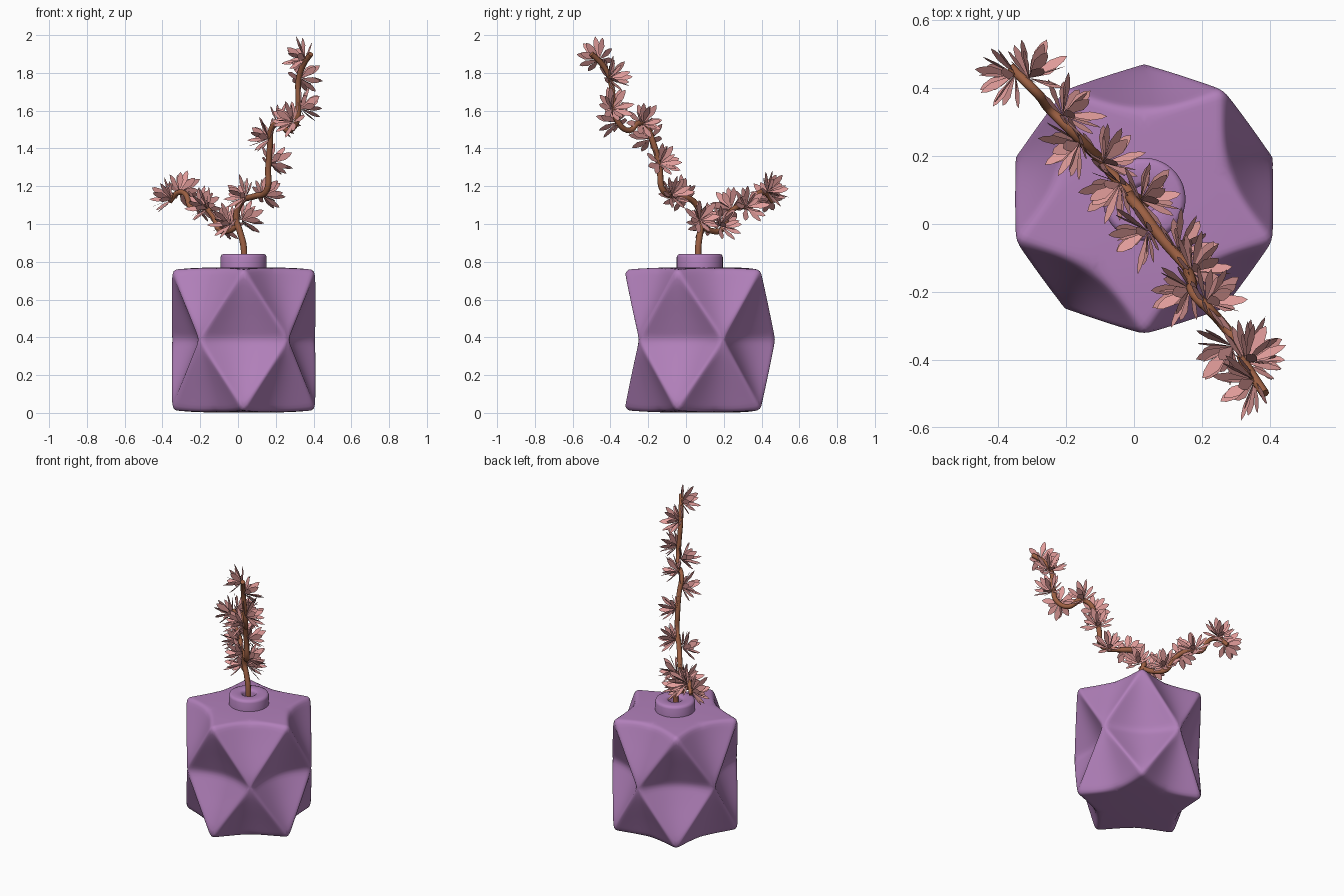
import bpy, bmesh, math, random
from mathutils import Vector, Matrix

if "Cube" in bpy.data.objects:
    bpy.data.objects.remove(bpy.data.objects["Cube"], do_unlink=True)
random.seed(4)


def material(name, rgb):
    m = bpy.data.materials.new(name)
    m.use_nodes = True
    m.diffuse_color = (*rgb, 1)
    m.node_tree.nodes["Principled BSDF"].inputs["Base Color"].default_value = (*rgb, 1)
    return m


purple = material("purple_glaze", (0.44, 0.215, 0.49))
brown = material("brown_bark", (0.33, 0.115, 0.055))
pink = material("pink_petal", (0.75, 0.33, 0.32))


def mesh_object(name, bm, mat, smooth=True):
    bmesh.ops.recalc_face_normals(bm, faces=bm.faces)
    me = bpy.data.meshes.new(name)
    bm.to_mesh(me)
    bm.free()
    me.materials.append(mat)
    me.shade_smooth() if smooth else me.shade_flat()
    ob = bpy.data.objects.new(name, me)
    bpy.context.collection.objects.link(ob)
    return ob


CENTRE = Vector((0.03, 0.073, 0))

# Faceted vase: three five-pointed rings with dented sides, the middle one turned by half a step
bm = bmesh.new()


def star_ring(start, tip_z, dent_z):
    tips, dents = [], []
    for i in range(5):
        for ring, turn, r, z in ((tips, 0, 0.405, tip_z), (dents, 36, 0.235, dent_z)):
            a = math.radians(start + 72 * i + turn)
            ring.append(bm.verts.new(CENTRE + Vector((r * math.cos(a), r * math.sin(a), z))))
    return tips, dents


low = star_ring(-90, 0.014, 0)
top = star_ring(-90, 0.758, 0.772)
mid_tips, mid_dents = star_ring(-54, 0.387, 0.387)
ridges = []
for tips, dents in (low, top):
    bm.faces.new(dents)
    for i in range(5):
        j = (i + 1) % 5
        bm.faces.new((dents[i - 1], tips[i], dents[i]))
        bm.faces.new((tips[i], dents[i], mid_tips[i]))
        bm.faces.new((dents[i], tips[j], mid_tips[i]))
        bm.faces.new((tips[j], mid_tips[i], mid_dents[i]))
        bm.faces.new((tips[j], mid_dents[i], mid_tips[j]))
        ridges += [(tips[i], dents[i]), (dents[i], tips[j]), (tips[i], mid_tips[i]),
                   (tips[j], mid_tips[i]), (mid_tips[i], mid_dents[i]), (mid_dents[i], mid_tips[j])]
crease = bm.edges.layers.float.new("crease_edge")
for pair in ridges:
    bm.edges.get(pair)[crease] = 0.56
vase = mesh_object("vase_body", bm, purple)
subdivision = vase.modifiers.new("soft_ridges", 'SUBSURF')
subdivision.levels = subdivision.render_levels = 4

# Neck ring: turned profile with a hole for the stem
bm = bmesh.new()
profile = [(0.122, 0.75), (0.122, 0.825), (0.117, 0.837), (0.105, 0.842),
           (0.055, 0.842), (0.045, 0.837), (0.04, 0.825), (0.04, 0.776), (0, 0.776)]
verts = [bm.verts.new(CENTRE + Vector((r, 0, z))) for r, z in profile]
edges = [bm.edges.new(pair) for pair in zip(verts, verts[1:])]
bmesh.ops.spin(bm, geom=verts + edges, cent=CENTRE, axis=(0, 0, 1),
               angle=math.tau, steps=40, use_duplicate=False)
bmesh.ops.remove_doubles(bm, verts=bm.verts, dist=0.0005)
neck = mesh_object("vase_neck", bm, purple)
bpy.context.view_layer.objects.active = neck
neck.select_set(True)
bpy.ops.object.shade_smooth_by_angle(angle=math.radians(50))
neck.select_set(False)


# Branches: tubes through a few points
def branch(name, points, radius):
    cu = bpy.data.curves.new(name, 'CURVE')
    cu.dimensions = '3D'
    cu.bevel_depth = radius
    cu.bevel_resolution = 2
    cu.resolution_u = 5
    cu.use_fill_caps = True
    sp = cu.splines.new('BEZIER')
    sp.bezier_points.add(len(points) - 1)
    for i, (bp, p) in enumerate(zip(sp.bezier_points, points)):
        bp.co = p
        bp.handle_left_type = bp.handle_right_type = 'AUTO'
        bp.radius = 1.0 - 0.15 * i / len(points)
    cu.materials.append(brown)
    ob = bpy.data.objects.new(name, cu)
    bpy.context.collection.objects.link(ob)


branch("tall_branch", [
    (0.03, 0.065, 0.78), (0.03, 0.065, 0.88), (0.01, 0.075, 0.96), (-0.01, 0.08, 1.03),
    (0.02, 0.04, 1.12), (0.08, -0.04, 1.145), (0.15, -0.12, 1.175), (0.16, -0.14, 1.3),
    (0.17, -0.17, 1.42), (0.18, -0.21, 1.51), (0.22, -0.25, 1.535), (0.265, -0.3, 1.495),
    (0.31, -0.36, 1.54), (0.32, -0.385, 1.65), (0.32, -0.4, 1.76), (0.345, -0.44, 1.84),
    (0.385, -0.5, 1.9)], 0.017)
branch("short_branch", [
    (0.0, 0.08, 0.99), (-0.05, 0.13, 0.965), (-0.1, 0.19, 0.97), (-0.13, 0.22, 1.04),
    (-0.19, 0.28, 1.095), (-0.25, 0.34, 1.09), (-0.28, 0.38, 1.16), (-0.32, 0.42, 1.165),
    (-0.36, 0.46, 1.12)], 0.016)


# Blossoms: rings of pointed petals round a tilted axis
def petal(bm, place, length, width):
    half = [(0.5, 0.3), (1, 0.62), (0.6, 0.87)]
    outline = [(0, 0)] + half + [(0, 1)] + [(-x, t) for x, t in reversed(half)]
    bm.faces.new([bm.verts.new(place @ Vector((x * width / 2, 0, t * length))) for x, t in outline])


def blossom(name, base, heading, lift=0.5):
    a = math.radians(heading)
    axis = Vector((math.cos(a), math.sin(a), lift))
    turn = Matrix.Translation(base) @ axis.to_track_quat('Z', 'Y').to_matrix().to_4x4()
    bm = bmesh.new()
    for count, tilt, length in ((8, 68, 0.115), (6, 42, 0.128), (2, 14, 0.125)):
        for i in range(count):
            spin = Matrix.Rotation(math.tau * (i + random.uniform(0, 0.4)) / count, 4, 'Z')
            lean = Matrix.Rotation(math.radians(tilt + random.uniform(-8, 8)), 4, 'X')
            petal(bm, turn @ spin @ lean, length * random.uniform(0.88, 1.04), 0.038)
    mesh_object(name, bm, pink, smooth=False)


# base position and compass heading of each blossom
blossoms = [
    (0.02, 0.07, 1.02, 35), (0.04, -0.02, 1.14, 210), (0.13, -0.08, 1.15, 50),
    (0.17, -0.14, 1.32, 37), (0.165, -0.19, 1.45, 205), (0.21, -0.23, 1.53, 25),
    (0.29, -0.36, 1.54, 225), (0.33, -0.39, 1.61, 20), (0.33, -0.41, 1.77, 60),
    (0.355, -0.46, 1.87, 205), (-0.04, 0.12, 0.995, 215), (-0.09, 0.18, 0.99, 45),
    (-0.16, 0.24, 1.08, 205), (-0.21, 0.32, 1.09, 37), (-0.31, 0.43, 1.17, 60),
    (-0.35, 0.44, 1.13, 195)]
for n, (x, y, z, heading) in enumerate(blossoms, 1):
    blossom(f"blossom_{n}", Vector((x, y, z)), heading)
